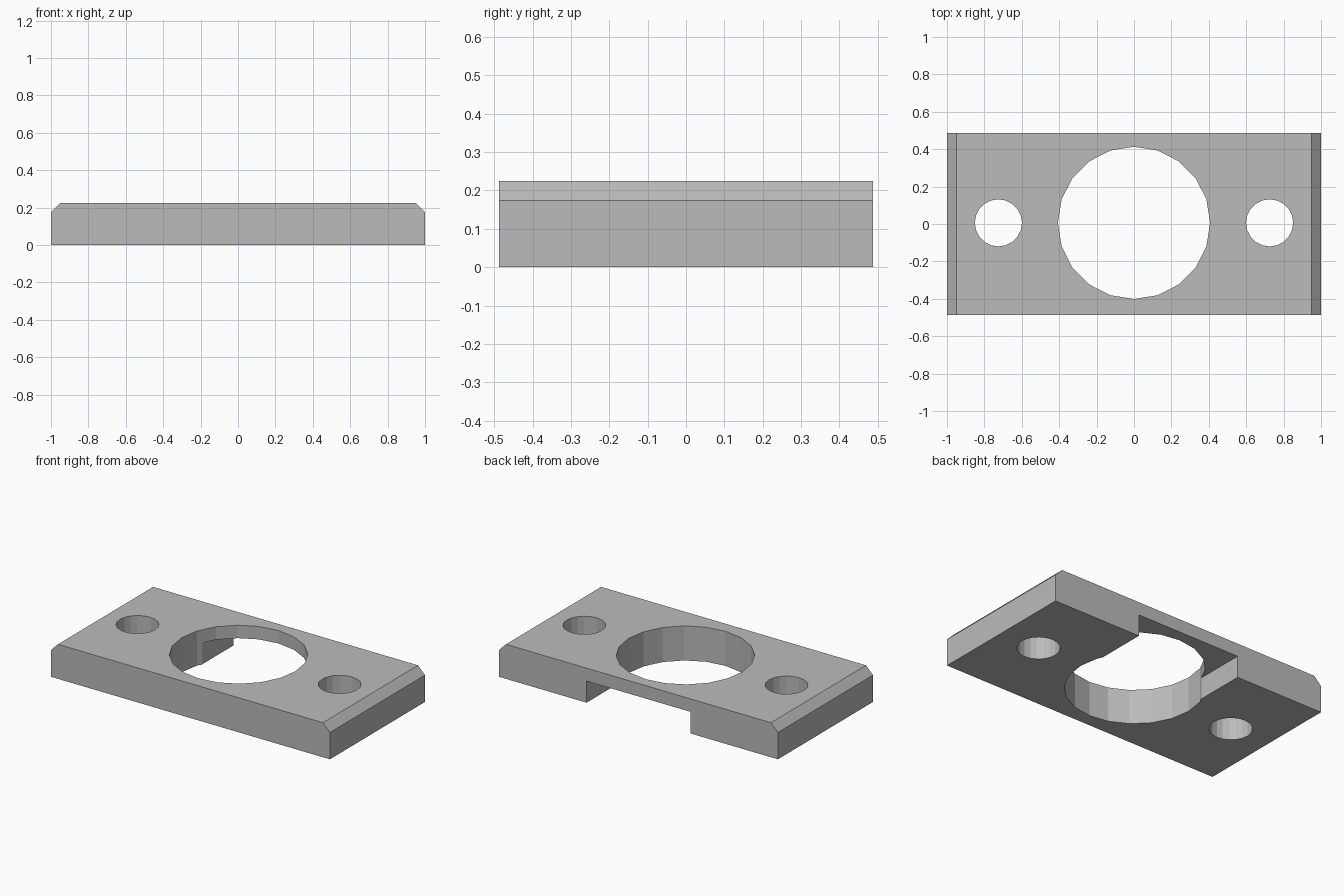
import bpy
import bmesh
from mathutils import Matrix, Vector

# Remove the default cube
cube = bpy.data.objects.get("Cube")
if cube:
    bpy.data.objects.remove(cube, do_unlink=True)

HALF_Y, HEIGHT, CHAMFER = 0.487, 0.224, 0.05
HOLE_Y = 0.006

# Single plain grey
grey = bpy.data.materials.new("plain_grey")
grey.use_nodes = True
colour = (0.5, 0.5, 0.5, 1)
grey.diffuse_color = colour
grey.node_tree.nodes["Principled BSDF"].inputs["Base Color"].default_value = colour


def add_object(name, bm):
    bmesh.ops.recalc_face_normals(bm, faces=bm.faces[:])
    mesh = bpy.data.meshes.new(name)
    bm.to_mesh(mesh)
    bm.free()
    mesh.materials.append(grey)
    obj = bpy.data.objects.new(name, mesh)
    bpy.context.collection.objects.link(obj)
    return obj


def cut(target, name, bm):
    cutter = add_object(name, bm)
    cutter.hide_render = True
    cutter.hide_set(True)
    mod = target.modifiers.new(name, 'BOOLEAN')
    mod.operation = 'DIFFERENCE'
    mod.solver = 'EXACT'
    mod.object = cutter


def cylinder(x, radius, sides):
    bm = bmesh.new()
    bmesh.ops.create_cone(bm, cap_ends=True, segments=sides, radius1=radius,
                          radius2=radius, depth=1,
                          matrix=Matrix.Translation((x, HOLE_Y, 0.1)))
    return bm


# Plate: chamfered end profile extruded from front to back
half = [(1, 0), (1, HEIGHT - CHAMFER), (1 - CHAMFER, HEIGHT)]
profile = half + [(-x, z) for x, z in reversed(half)]
bm = bmesh.new()
face = bm.faces.new([bm.verts.new((x, -HALF_Y, z)) for x, z in profile])
extruded = bmesh.ops.extrude_face_region(bm, geom=[face])
bmesh.ops.translate(bm, vec=Vector((0, 2 * HALF_Y, 0)),
                    verts=[v for v in extruded["geom"] if isinstance(v, bmesh.types.BMVert)])
plate = add_object("mounting_plate", bm)

# Notch under the back edge, running into the centre hole
bm = bmesh.new()
bmesh.ops.create_cube(bm, size=1, matrix=Matrix.Translation((0, 0.55, 0.04))
                      @ Matrix.Diagonal((0.744, 1, 0.2, 1)))
cut(plate, "notch_cutter", bm)

# Centre hole and the two bolt holes
cut(plate, "centre_hole_cutter", cylinder(0, 0.407, 20))
for side, x in (("left", 0.725), ("right", -0.725)):
    cut(plate, side + "_bolt_hole_cutter", cylinder(x, 0.126, 20))

# Bake the cuts and drop the cutters
bpy.context.view_layer.update()
evaluated = plate.evaluated_get(bpy.context.evaluated_depsgraph_get())
baked = bpy.data.meshes.new_from_object(evaluated)
cutters = [m.object for m in plate.modifiers]
plate.modifiers.clear()
plate.data = baked
for cutter in cutters:
    bpy.data.objects.remove(cutter, do_unlink=True)
